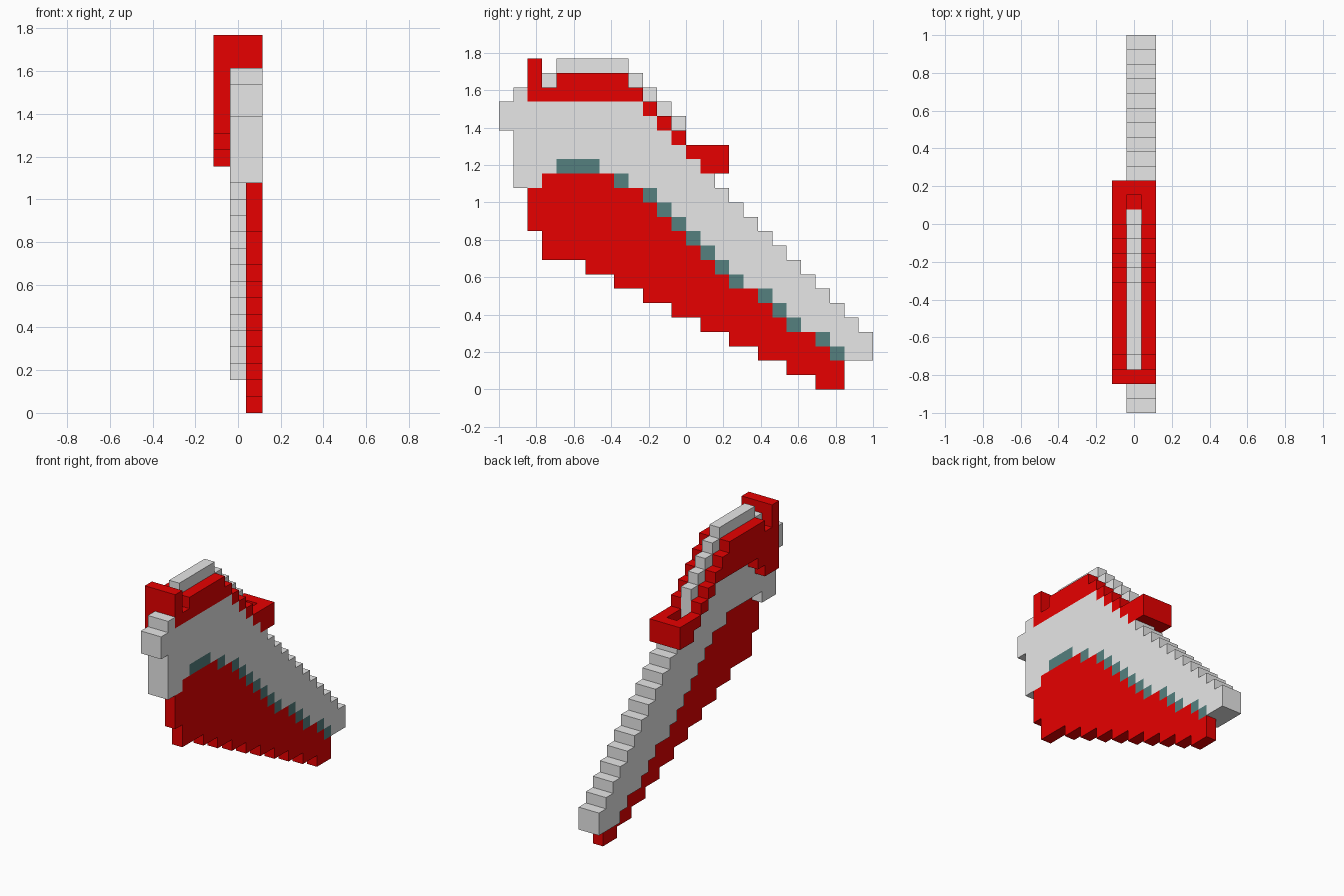
import bpy, bmesh

if "Cube" in bpy.data.objects:
    bpy.data.objects.remove(bpy.data.objects["Cube"])

# Block grid: 3 (x) by 26 (y) by 23 (z) cubes
U = 2.0 / 26


def material(name, rgb):
    m = bpy.data.materials.new(name)
    m.diffuse_color = (*rgb, 1)
    m.use_nodes = True
    m.node_tree.nodes["Principled BSDF"].inputs["Base Color"].default_value = m.diffuse_color
    return m


GREY = material("light grey", (0.8, 0.8, 0.8))
RED = material("red", (0.8, 0.0, 0.0))
TEAL = material("dark teal", (0.09, 0.215, 0.21))

parts = {}      # part name -> set of cells
taken = {}      # cell -> part name


def fill(part, layers, js, k0, k1):
    """Stack cubes k0..k1 in columns js of the given x layers."""
    for i in layers:
        for j in js:
            for k in range(k0, k1 + 1):
                if (i, j, k) not in taken:
                    taken[i, j, k] = part
                    parts.setdefault(part, set()).add((i, j, k))


# Red side guards: flat band, then a diagonal run of single cubes
for i in (0, 2):
    fill("guard", [i], [2], 20, 22)
    fill("guard", [i], range(3, 10), 20, 20)
    fill("guard", [i], range(4, 9), 21, 21)
    for j in range(10, 14):
        fill("guard", [i], [j], 29 - j, 29 - j)
    fill("guard", [i], (14, 15), 15, 16)
# Deeper arch on the left guard
fill("guard", [0], (2, 3), 17, 19)
fill("guard", [0], [4], 18, 19)
fill("guard", [0], range(5, 10), 19, 19)
# Cross pieces at both ends of the guard
fill("guard", [1], [2], 21, 22)
fill("guard", [1], [14], 15, 15)
fill("guard", [1], [15], 15, 16)

# Lower red plate, right layer only; top row of each column
red_top = {2: 13, 8: 13, 9: 13, 17: 6, 21: 3, 22: 2, 23: 1}
red_top.update({j: 14 for j in range(3, 8)})
red_top.update({j: 22 - j for j in range(10, 17)})
red_top.update({j: 23 - j for j in range(18, 21)})
for j, top in red_top.items():
    bottom = {2: 11, 3: 9}.get(j, 11 - j // 2)
    fill("lower_plate", [2], [j], bottom, top)

# Teal notches along the top of the plate
for j in [4, 5, 6, 8, *range(10, 17), 18, 19, 20, 22, 23]:
    fill("notches", [2], [j], red_top[j] + 1, red_top[j] + 1)

# Grey body, two layers thick, with a raised spine in the middle layer
fill("body", (1, 2), [0], 18, 19)
fill("body", (1, 2), [1], 14, 20)
for j in range(2, 26):
    bottom = red_top.get(j, 1) + 1
    side = 19 if j < 10 else 28 - j
    if j < 3:
        spine = 20
    elif j < 10:
        spine = 22 if 4 <= j <= 8 else 21
    elif j < 13:
        spine = 30 - j
    else:
        spine = 28 - j
    fill("body", [2], [j], bottom, side)
    fill("body", [1], [j], bottom, spine)

# Outer faces of a cube: direction and its four corners
SIDES = [
    ((1, 0, 0), ((1, 0, 0), (1, 1, 0), (1, 1, 1), (1, 0, 1))),
    ((-1, 0, 0), ((0, 0, 0), (0, 0, 1), (0, 1, 1), (0, 1, 0))),
    ((0, 1, 0), ((0, 1, 0), (0, 1, 1), (1, 1, 1), (1, 1, 0))),
    ((0, -1, 0), ((0, 0, 0), (1, 0, 0), (1, 0, 1), (0, 0, 1))),
    ((0, 0, 1), ((0, 0, 1), (1, 0, 1), (1, 1, 1), (0, 1, 1))),
    ((0, 0, -1), ((0, 0, 0), (0, 1, 0), (1, 1, 0), (1, 0, 0))),
]


def build(name, cells, mat):
    """Make one object from the exposed faces of its cubes."""
    bm = bmesh.new()
    verts = {}
    for c in sorted(cells):
        for d, corners in SIDES:
            if tuple(a + b for a, b in zip(c, d)) in taken:
                continue
            loop = []
            for q in corners:
                p = tuple(a + b for a, b in zip(c, q))
                if p not in verts:
                    verts[p] = bm.verts.new(((p[0] - 1.5) * U, (p[1] - 13) * U, p[2] * U))
                loop.append(verts[p])
            bm.faces.new(loop)
    me = bpy.data.meshes.new(name)
    bm.to_mesh(me)
    bm.free()
    me.materials.append(mat)
    bpy.context.collection.objects.link(bpy.data.objects.new(name, me))


colours = {"body": GREY, "lower_plate": RED, "guard": RED, "notches": TEAL}
for name, mat in colours.items():
    build(name, parts[name], mat)
